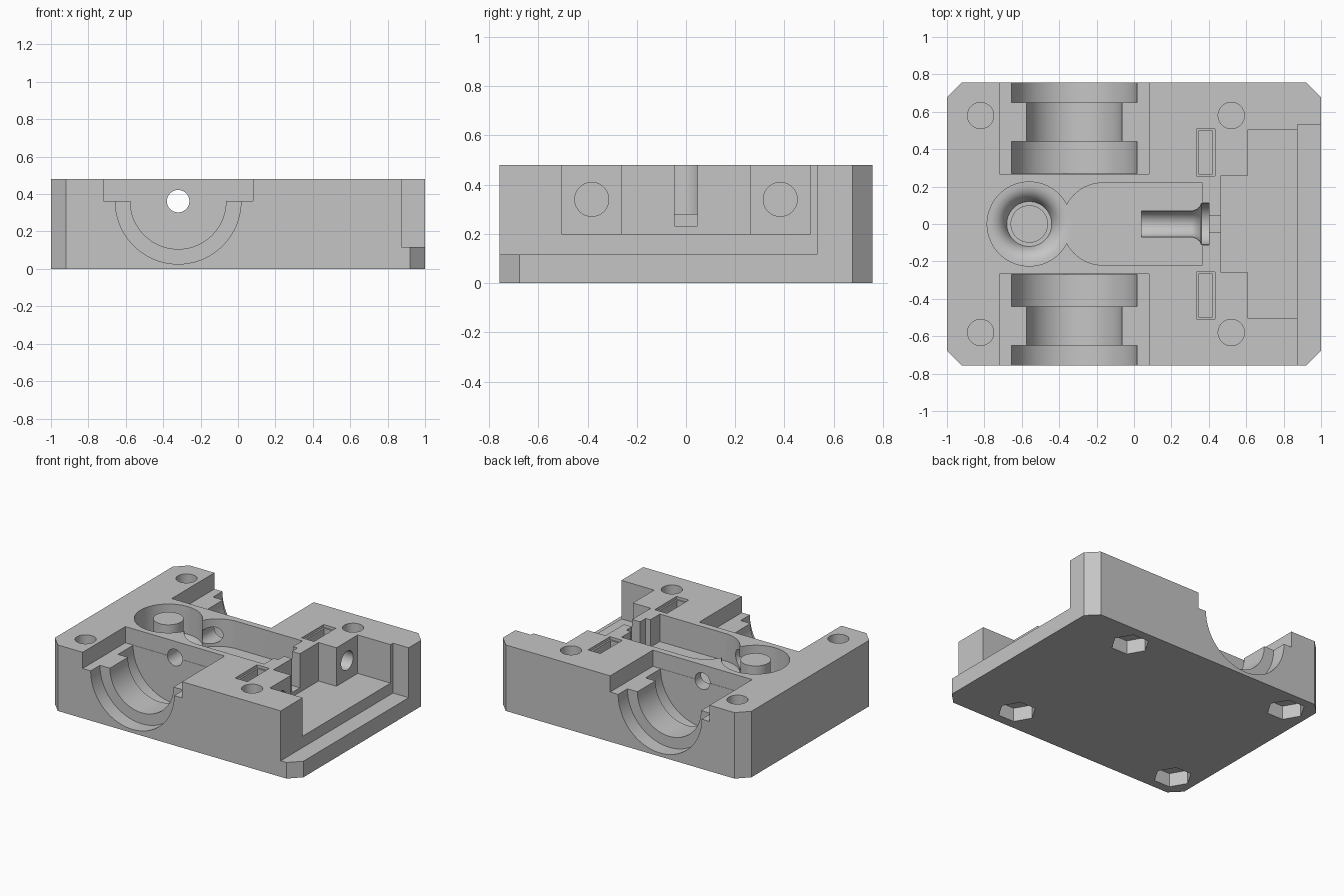
import bpy, bmesh
from math import cos, sin, pi, radians
from mathutils import Matrix, Vector

if "Cube" in bpy.data.objects:
    bpy.data.objects.remove(bpy.data.objects["Cube"])

TOP, FLOOR, OVER = 0.48, 0.28, 0.6      # block top, pocket floor, cutter top
HALF_Y = 0.757

GREY = (0.56, 0.56, 0.56, 1)
grey = bpy.data.materials.new("plain_grey")
grey.use_nodes = True
grey.diffuse_color = GREY
grey.node_tree.nodes["Principled BSDF"].inputs["Base Color"].default_value = GREY


def finish(name, bm):
    bmesh.ops.remove_doubles(bm, verts=bm.verts, dist=1e-5)
    bmesh.ops.recalc_face_normals(bm, faces=bm.faces)
    mesh = bpy.data.meshes.new(name)
    bm.to_mesh(mesh)
    bm.free()
    obj = bpy.data.objects.new(name, mesh)
    bpy.context.collection.objects.link(obj)
    return obj


def prism(name, outline, z0, z1):
    bm = bmesh.new()
    face = bm.faces.new([bm.verts.new((x, y, z0)) for x, y in outline])
    new = bmesh.ops.extrude_face_region(bm, geom=[face])["geom"]
    bmesh.ops.translate(bm, vec=(0, 0, z1 - z0),
                        verts=[g for g in new if isinstance(g, bmesh.types.BMVert)])
    # keep the starting cap so the solid is closed
    if len(bm.faces) == len(outline) + 1:
        bm.faces.new([v for v in bm.verts if abs(v.co.z - z0) < 1e-6])
    return finish(name, bm)


def box(name, x0, x1, y0, y1, z0, z1):
    return prism(name, [(x0, y0), (x1, y0), (x1, y1), (x0, y1)], z0, z1)


def lathe(name, profile, origin, axis="Z", sides=64, start=0.5):
    """Revolve a closed (radius, height) outline round an axis."""
    turn = {"Z": Matrix(), "X": Matrix.Rotation(pi / 2, 4, "Y"),
            "Y": Matrix.Rotation(-pi / 2, 4, "X")}[axis]
    bm = bmesh.new()
    rings = []
    for i in range(sides):
        a = 2 * pi * (i + start) / sides
        ring = []
        for r, h in profile:
            ring.append(bm.verts.new(turn @ Vector((r * cos(a), r * sin(a), h)) + Vector(origin)))
        rings.append(ring)
    n = len(profile)
    for i in range(sides):
        a, b = rings[i], rings[(i + 1) % sides]
        for j in range(n):
            k = (j + 1) % n
            if profile[j][0] == 0 and profile[k][0] == 0:
                continue
            corners = [a[j], a[k], b[k], b[j]]
            if profile[j][0] == 0:
                corners = [a[j], a[k], b[k]]
            elif profile[k][0] == 0:
                corners = [a[j], a[k], b[j]]
            bm.faces.new(corners)
    return finish(name, bm)


def rod(name, r, h0, h1, origin, axis="Z", sides=64, start=0.5):
    return lathe(name, [(0, h0), (r, h0), (r, h1), (0, h1)], origin, axis, sides, start)


# Block with clipped corners
c = 0.08
block = prism("housing_block", [
    (-1 + c, -HALF_Y), (1 - c, -HALF_Y), (1, -HALF_Y + c), (1, HALF_Y - c),
    (1 - c, HALF_Y), (-1 + c, HALF_Y), (-1, HALF_Y - c), (-1, -HALF_Y + c)], 0, TOP)

cutters = []
cut = cutters.append

# Stepped recess on the right side
cut(box("ledge_cut", 0.874, 1.1, -0.9, 0.533, 0.117, OVER))
cut(prism("recess_cut", [
    (0.9, -0.505), (0.9, 0.505), (0.61, 0.505), (0.61, 0.26),
    (0.466, 0.26), (0.466, -0.26), (0.61, -0.26), (0.61, -0.505)], 0.2, OVER))

# Stepped bearing bores, front and back
for s in (-1, 1):
    def along(a, b):
        return sorted((s * a, s * b))
    seat = (-0.32, 0, 0.362)
    cut(box("bore_shoulder_cut", -0.72, 0.08, *along(0.267, 0.9), 0.362, OVER))
    # capped just above the shoulder so nothing reaches past the block
    cut(rod("bore_cut", 0.256, *along(0.3, 0.91), seat, "Y", 96))
    cut(rod("outer_seat_cut", 0.336, *along(0.65, 0.92), seat, "Y", 96))
    cut(rod("inner_seat_cut", 0.336, *along(0.269, 0.442), seat, "Y", 96))

# Round pocket: a dished seat around a plain centre post
cut(lathe("post_pocket_cut", [
    (0.1, 0.55), (0.1, 0.19), (0.12, 0.19), (0.13, 0.222), (0.148, 0.25),
    (0.172, 0.27), (0.2, 0.278), (0.225, 0.279), (0.225, 0.55)], (-0.56, 0, 0)))

# Long pocket with a round end
arc = [pi / 2 + pi * i / 32 for i in range(33)]
cut(prism("long_pocket_cut", [(0.365, -0.22), (0.365, 0.22)]
          + [(-0.165 + 0.22 * cos(a), 0.22 * sin(a)) for a in arc], FLOOR, OVER))

# Cross hole joining the bores and pockets
cut(rod("shaft_hole_cut", 0.06, -0.41, 0.41, (-0.32, 0, 0.362), "Y", 48))

# Flared rod groove, its collar slot and exit channel
cut(box("collar_slot_cut", 0.358, 0.402, -0.111, 0.111, 0.275, OVER))
cut(box("exit_channel_cut", 0.38, 0.5, -0.046, 0.046, 0.232, OVER))
cut(lathe("rod_groove_cut", [
    (0, 0.04), (0.069, 0.04), (0.069, 0.31), (0.078, 0.335), (0.093, 0.353),
    (0.11, 0.36), (0.11, 0.4), (0, 0.4)], (0, 0, 0.281), "X"))

# Nut slots with a stepped mouth, and their bolt holes
for s in (-1, 1):
    y = 0.383 * s
    cut(box("nut_slot_mouth_cut", 0.333, 0.432, y - 0.126, y + 0.126, 0.46, OVER))
    cut(box("nut_slot_cut", 0.345, 0.42, y - 0.115, y + 0.115, 0.22, OVER))
    cut(rod("bolt_hole_cut", 0.069, 0.28, 0.7, (0, y, 0.34), "X", 48))

# Corner screw holes with hexagonal nut pockets underneath
for x in (-0.82, 0.52):
    for y in (-0.58, 0.58):
        cut(rod("screw_hole_cut", 0.07, 0.13, OVER, (x, y, 0), "Z", 48))
        cut(rod("hex_pocket_cut", 0.128, -0.1, 0.1, (x, y, 0), "Z", 6, 0))

# Apply the cuts one at a time and drop the cutters
for cutter in cutters:
    mod = block.modifiers.new(cutter.name, "BOOLEAN")
    mod.operation = "DIFFERENCE"
    mod.solver = "EXACT"
    mod.object = cutter
    graph = bpy.context.evaluated_depsgraph_get()
    graph.update()
    result = bpy.data.meshes.new_from_object(block.evaluated_get(graph))
    block.modifiers.clear()
    # weld slivers so that every cut starts from a clean solid
    bm = bmesh.new()
    bm.from_mesh(result)
    bmesh.ops.remove_doubles(bm, verts=bm.verts, dist=1e-5)
    bm.to_mesh(result)
    bm.free()
    block.data = result
    bpy.data.objects.remove(cutter)

block.data.materials.clear()
block.data.materials.append(grey)
for face in block.data.polygons:
    face.material_index = 0
bpy.ops.object.select_all(action="DESELECT")
block.select_set(True)
bpy.context.view_layer.objects.active = block
bpy.ops.object.shade_smooth_by_angle(angle=radians(25))
